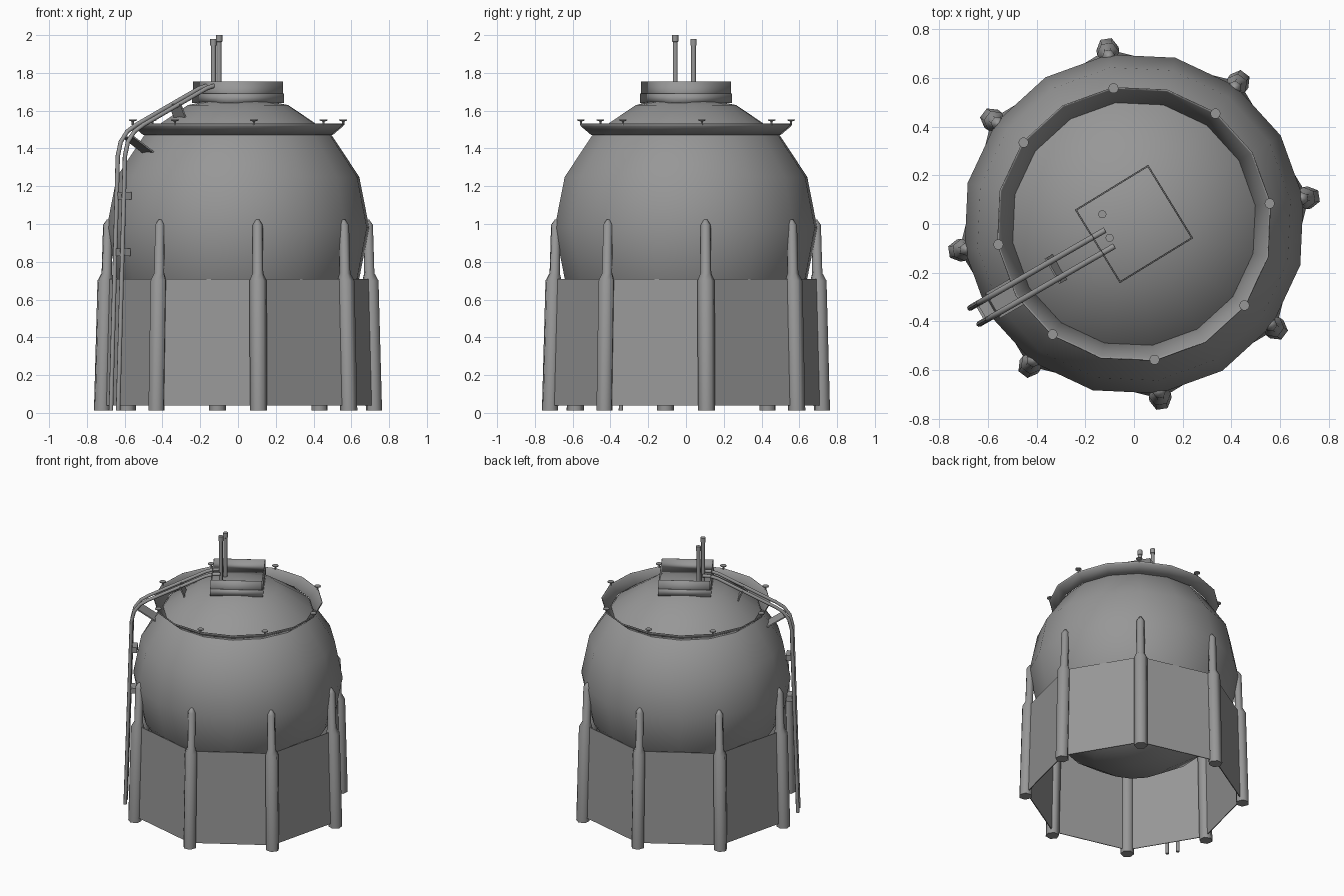
import bpy, bmesh, math
from mathutils import Vector

if "Cube" in bpy.data.objects:
    bpy.data.objects.remove(bpy.data.objects["Cube"])

A0 = math.radians(8.6)             # twist of the whole tank
PIPE = math.radians(210)           # direction of the pipe run
OUT = Vector((math.cos(PIPE), math.sin(PIPE), 0))
SIDE = Vector((-math.sin(PIPE), math.cos(PIPE), 0))

# dark painted metal
METAL = bpy.data.materials.new("dark_metal")
METAL.diffuse_color = (0.31, 0.31, 0.31, 1)
METAL.use_nodes = True
METAL.node_tree.nodes["Principled BSDF"].inputs["Base Color"].default_value = METAL.diffuse_color


def polar(r, a, z=0):
    return Vector((r * math.cos(a), r * math.sin(a), z))


def finish(name, bm, smooth=None, thick=0):
    bmesh.ops.recalc_face_normals(bm, faces=bm.faces)
    me = bpy.data.meshes.new(name)
    bm.to_mesh(me)
    bm.free()
    me.materials.append(METAL)
    ob = bpy.data.objects.new(name, me)
    bpy.context.collection.objects.link(ob)
    if smooth:
        bpy.ops.object.select_all(action='DESELECT')
        ob.select_set(True)
        bpy.context.view_layer.objects.active = ob
        bpy.ops.object.shade_smooth_by_angle(angle=math.radians(smooth))
    if thick:
        mod = ob.modifiers.new("thickness", "SOLIDIFY")
        mod.thickness = thick
        mod.offset = 0
    return ob


def loft(name, rings, n, twist=0, cap=True, smooth=None, thick=0):
    """rings: list of (centre, radius), horizontal n-gons joined upwards"""
    bm = bmesh.new()
    loops = [[bm.verts.new(Vector(c) + polar(r, twist + 2 * math.pi * i / n))
              for i in range(n)] for c, r in rings]
    for lo, hi in zip(loops, loops[1:]):
        for i in range(n):
            j = (i + 1) % n
            bm.faces.new((lo[i], lo[j], hi[j], hi[i]))
    if cap:
        bm.faces.new(loops[0][::-1])
        bm.faces.new(loops[-1])
    return finish(name, bm, smooth, thick)


def lathe(name, profile, n, at=(0, 0), **kw):
    return loft(name, [((at[0], at[1], z), r) for r, z in profile], n, **kw)


# spherical vessel
bm = bmesh.new()
bmesh.ops.create_uvsphere(bm, u_segments=16, v_segments=8, radius=0.703)
tank = finish("spherical_tank", bm, smooth=40)
tank.location = (0, 0, 0.98)
tank.rotation_euler = (0, 0, A0)

# eight-sided support skirt
lathe("support_skirt", [(0.722, 0.04), (0.705, 0.71)], 8,
      twist=A0, cap=False, thick=0.006)

# leaning legs with a thinner pointed upper part
for k in range(8):
    a = A0 + k * math.pi / 4
    prof = [(0.728, 0.012, 0.046), (0.709, 0.70, 0.046), (0.703, 0.74, 0.029),
            (0.697, 0.995, 0.027), (0.694, 1.025, 0.008)]
    loft(f"leg_{k + 1}", [(polar(r, a, z), w) for r, z, w in prof], 6,
         twist=a + math.pi / 6, smooth=65)

# flared collar near the top, with sprinkler heads
lathe("flared_collar", [(0.505, 1.472), (0.562, 1.52), (0.566, 1.531)], 16,
      twist=A0, cap=False, smooth=35, thick=0.005)
for k in range(8):
    p = polar(0.563, A0 + k * math.pi / 4)
    lathe(f"collar_head_{k + 1}",
          [(0.006, 1.525), (0.006, 1.543), (0.021, 1.548), (0.021, 1.554)],
          10, at=(p.x, p.y))

# open square box around the top
T = math.radians(76.5)
lathe("top_box", [(0.242, 1.64), (0.242, 1.755)], 4, twist=T, cap=False,
      smooth=100, thick=0.004)
lathe("top_box_band", [(0.248, 1.64), (0.248, 1.69)], 4, twist=T, cap=False,
      smooth=100, thick=0.004)

# vent pipes with caps
for k, (x, y, top) in enumerate([(-0.13, 0.04, 1.98), (-0.10, -0.057, 2.0)]):
    lathe(f"vent_pipe_{k + 1}",
          [(0.013, 1.64), (0.013, top - 0.036), (0.017, top - 0.034), (0.017, top)],
          10, at=(x, y), smooth=40)

# pair of feed pipes running down the side
path = [(0.115, 1.735), (0.165, 1.733), (0.215, 1.718), (0.60, 1.525), (0.655, 1.49),
        (0.695, 1.435), (0.713, 1.36), (0.755, 0.012)]
for k, s in enumerate((-0.038, 0.038)):
    cu = bpy.data.curves.new("feed_pipe", 'CURVE')
    cu.dimensions = '3D'
    cu.bevel_depth = 0.012
    cu.bevel_resolution = 2
    cu.use_fill_caps = True
    cu.materials.append(METAL)
    sp = cu.splines.new('POLY')
    sp.points.add(len(path) - 1)
    for pt, (r, z) in zip(sp.points, path):
        pt.co = (*(OUT * r + SIDE * s + Vector((0, 0, z))), 1)
    sp.use_smooth = True
    ob = bpy.data.objects.new(f"feed_pipe_{k + 1}", cu)
    bpy.context.collection.objects.link(ob)

# flat brackets holding the feed pipes to the tank
brackets = [((0.385, 1.635), (0.355, 1.565), 0.06), ((0.67, 1.46), (0.55, 1.38), 0.06),
            ((0.72, 1.15), (0.675, 1.15), 0.04), ((0.73, 0.85), (0.68, 0.85), 0.04)]
for k, (outer, inner, half) in enumerate(brackets):
    bm = bmesh.new()
    vs = [bm.verts.new(OUT * r + SIDE * s + Vector((0, 0, z)))
          for (r, z), s in ((outer, -half), (outer, half), (inner, half), (inner, -half))]
    bm.faces.new(vs)
    finish(f"pipe_bracket_{k + 1}", bm, thick=0.008 if k < 2 else 0.04)
